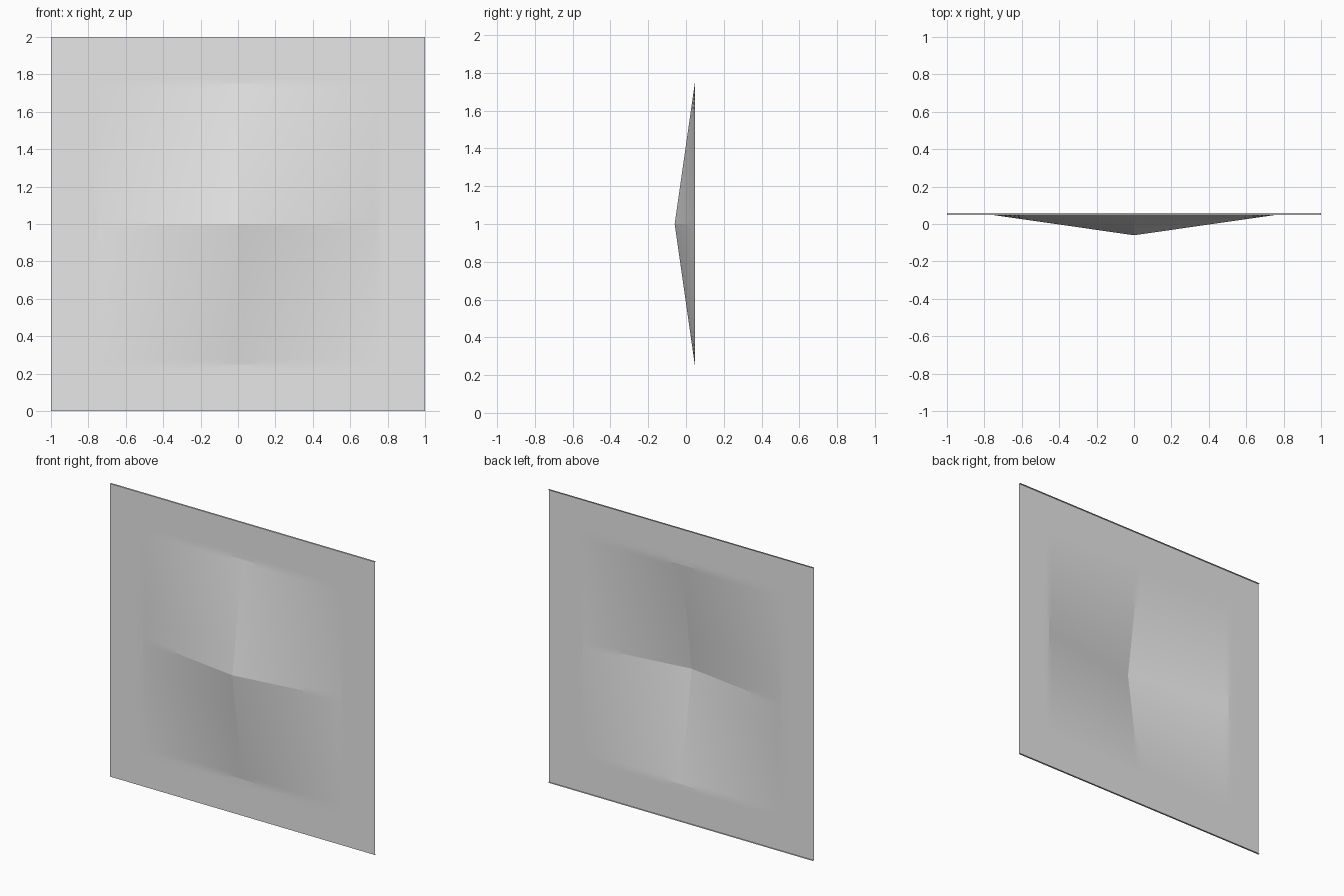
import bpy, bmesh

if "Cube" in bpy.data.objects:
    bpy.data.objects.remove(bpy.data.objects["Cube"])

FLAT_Y, BACK_Y = 0.048, 0.06   # sheet plane and rear edge of the lips
HEIGHT, REACH = 0.108, 0.755   # peak height and half width of the raised area
N = 80                         # grid divisions per side

grey = bpy.data.materials.new("light_grey")
grey.diffuse_color = (0.8, 0.8, 0.8, 1)
grey.use_nodes = True
grey.node_tree.nodes["Principled BSDF"].inputs["Base Color"].default_value = grey.diffuse_color


def add_object(name, bm):
    mesh = bpy.data.meshes.new(name)
    bm.to_mesh(mesh)
    bm.free()
    mesh.materials.append(grey)
    obj = bpy.data.objects.new(name, mesh)
    bpy.context.collection.objects.link(obj)
    return obj


def tent(d):
    return max(0.0, 1 - abs(d) / REACH)


# Single sheet pushed forward: product of two tent profiles, creased on both axes
bm = bmesh.new()
bmesh.ops.create_grid(bm, x_segments=N, y_segments=N, size=1)
for v in bm.verts:
    x, z = v.co.x, v.co.y
    v.co = (x, FLAT_Y - HEIGHT * tent(x) * tent(z), z + 1)
panel = add_object("embossed_panel", bm)
bpy.context.view_layer.objects.active = panel
panel.select_set(True)
bpy.ops.object.shade_smooth_by_angle(angle=0.1)

# Thin lips turned back along the top and bottom edges
for name, z in (("top_lip", 2), ("bottom_lip", 0)):
    bm = bmesh.new()
    pts = [(-1, FLAT_Y, z), (1, FLAT_Y, z), (1, BACK_Y, z), (-1, BACK_Y, z)]
    if z == 0:
        pts.reverse()
    bm.faces.new([bm.verts.new(p) for p in pts])
    add_object(name, bm)
